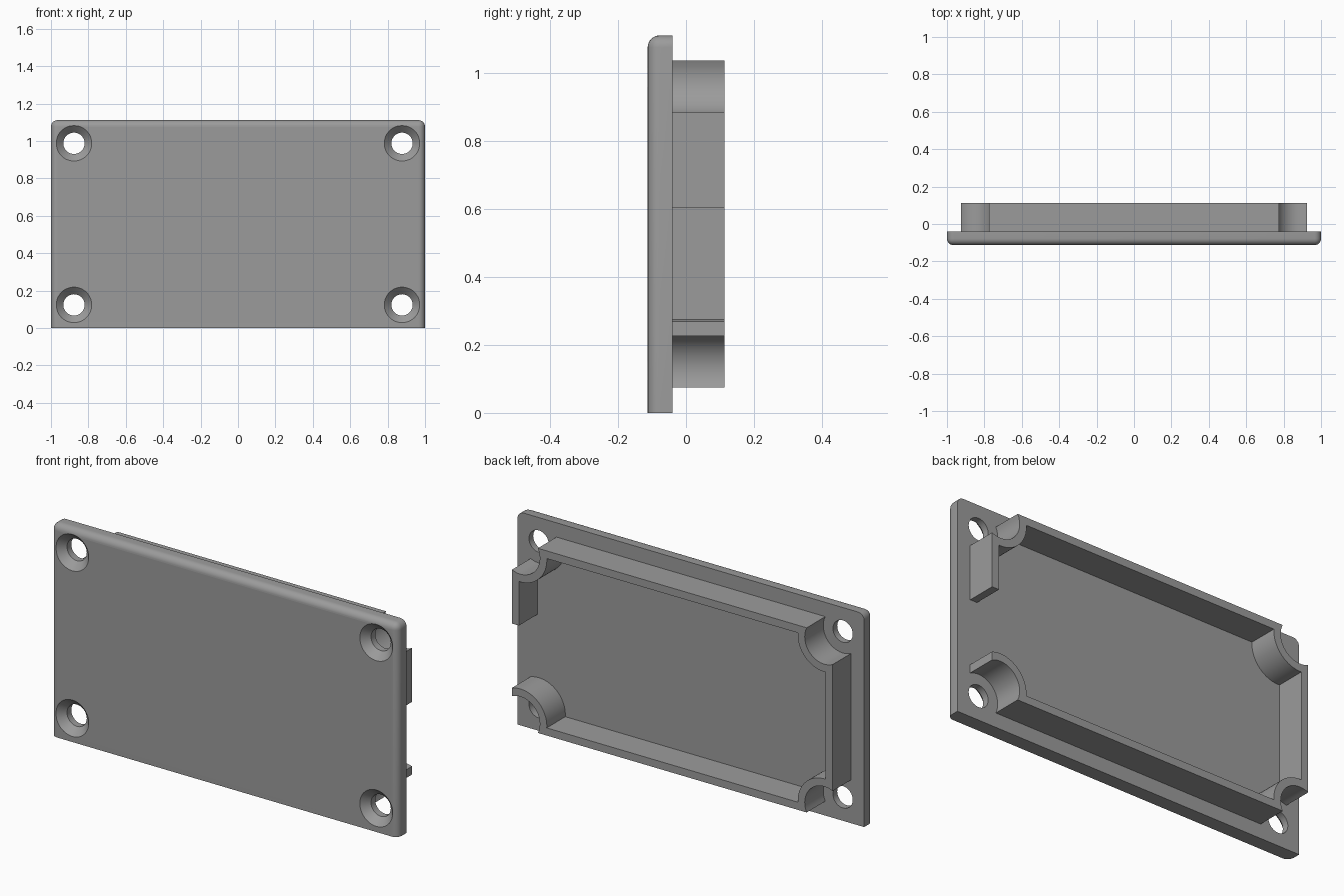
import bpy, bmesh, math
from mathutils import Vector

if "Cube" in bpy.data.objects:
    bpy.data.objects.remove(bpy.data.objects["Cube"])

FRONT, SEAT, BACK = -0.113, -0.04, 0.113    # y of plate front, plate back, lip rim
H, CZ = 1.112, 0.556                        # plate height and its middle
HX, HZ = 0.877, 0.432                       # screw hole offsets from the middle
LX, LZ, WALL = 0.925, 0.4815, 0.04          # lip half sizes, wall thickness
R_LIP = 0.113                               # lip scallop radius around the holes

grey = bpy.data.materials.new("grey plastic")
grey.diffuse_color = (0.33, 0.33, 0.33, 1)
grey.use_nodes = True
grey.node_tree.nodes["Principled BSDF"].inputs["Base Color"].default_value = grey.diffuse_color


def make(name, bm):
    bmesh.ops.recalc_face_normals(bm, faces=bm.faces)
    mesh = bpy.data.meshes.new(name)
    bm.to_mesh(mesh)
    bm.free()
    ob = bpy.data.objects.new(name, mesh)
    mesh.materials.append(grey)
    bpy.context.collection.objects.link(ob)
    return ob


def select(ob):
    bpy.ops.object.select_all(action='DESELECT')
    ob.select_set(True)
    bpy.context.view_layer.objects.active = ob


# Cover plate: rounded on the front rim and top corners, square along the bottom
bm = bmesh.new()
bmesh.ops.create_cube(bm, size=1)
for v in bm.verts:
    v.co = Vector((v.co.x * 2, FRONT if v.co.y < 0 else SEAT, CZ + v.co.z * H))
rim = []
for e in bm.edges:
    m = (e.verts[0].co + e.verts[1].co) / 2
    front, side, top = m.y < FRONT + 0.01, abs(m.x) > 0.99, m.z > H - 0.01
    if (front and (side or top)) or (side and top):
        rim.append(e)
bmesh.ops.bevel(bm, geom=rim, offset=0.035, segments=6, profile=0.5, affect='EDGES')
plate = make("cover_plate", bm)

# Countersunk screw holes
bm = bmesh.new()
profile = [(0.098, FRONT - 0.003), (0.057, FRONT + 0.038), (0.057, SEAT + 0.02)]
N = 48
for sx in (-1, 1):
    for sz in (-1, 1):
        rings = [[bm.verts.new((sx * HX + r * math.cos(2 * math.pi * i / N), y,
                                CZ + sz * HZ + r * math.sin(2 * math.pi * i / N)))
                  for i in range(N)] for r, y in profile]
        for a, b in zip(rings, rings[1:]):
            for i in range(N):
                bm.faces.new((a[i], a[(i + 1) % N], b[(i + 1) % N], b[i]))
        bm.faces.new(rings[0])
        bm.faces.new(rings[-1])
cutter = make("screw_hole_cutter", bm)
cutter.hide_render = True
cut = plate.modifiers.new("screw_holes", 'BOOLEAN')
cut.operation, cut.solver, cut.object = 'DIFFERENCE', 'EXACT', cutter
select(plate)
bpy.ops.object.modifier_apply(modifier=cut.name)
bpy.data.objects.remove(cutter)
bpy.ops.object.shade_smooth_by_angle(angle=math.radians(30))


def scallop(sx, sz, r, x, z):
    """Arc around one screw hole, from the side wall to the top or bottom wall."""
    a, b = x - HX, z - HZ
    t0 = math.atan2(-math.sqrt(r * r - a * a), a)
    t1 = math.atan2(b, -math.sqrt(r * r - b * b)) - 2 * math.pi
    n = 16
    return [(sx * (HX + r * math.cos(t0 + (t1 - t0) * i / n)),
             CZ + sz * (HZ + r * math.sin(t0 + (t1 - t0) * i / n))) for i in range(n + 1)]


def outline(r, x, z, last_x):
    """Path round the lip, from the upper right wall to the lower right scallop."""
    return (scallop(1, 1, r, x, z) + scallop(-1, 1, r, x, z)[::-1]
            + scallop(-1, -1, r, x, z) + scallop(1, -1, r, last_x, z)[::-1])


# Locating lip: scalloped wall with an opening in the right side
GAP = 0.605
outer = [(LX, GAP)] + outline(R_LIP, LX, LZ, LX)
inner = [(LX - WALL, GAP)] + outline(R_LIP + WALL, LX - WALL, LZ - WALL, LX)
bm = bmesh.new()
strips = [[bm.verts.new((x, y, z)) for x, z in path]
          for y in (SEAT - 0.005, BACK) for path in (outer, inner)]
fo, fi, bo, bi = strips
for a, b in ((fo, fi), (bo, bi), (fo, bo), (fi, bi)):
    for i in range(len(a) - 1):
        bm.faces.new((a[i], a[i + 1], b[i + 1], b[i]))
for i in (0, -1):
    bm.faces.new((fo[i], fi[i], bi[i], bo[i]))
lip = make("locating_lip", bm)
select(lip)
bpy.ops.object.shade_smooth_by_angle(angle=math.radians(30))
